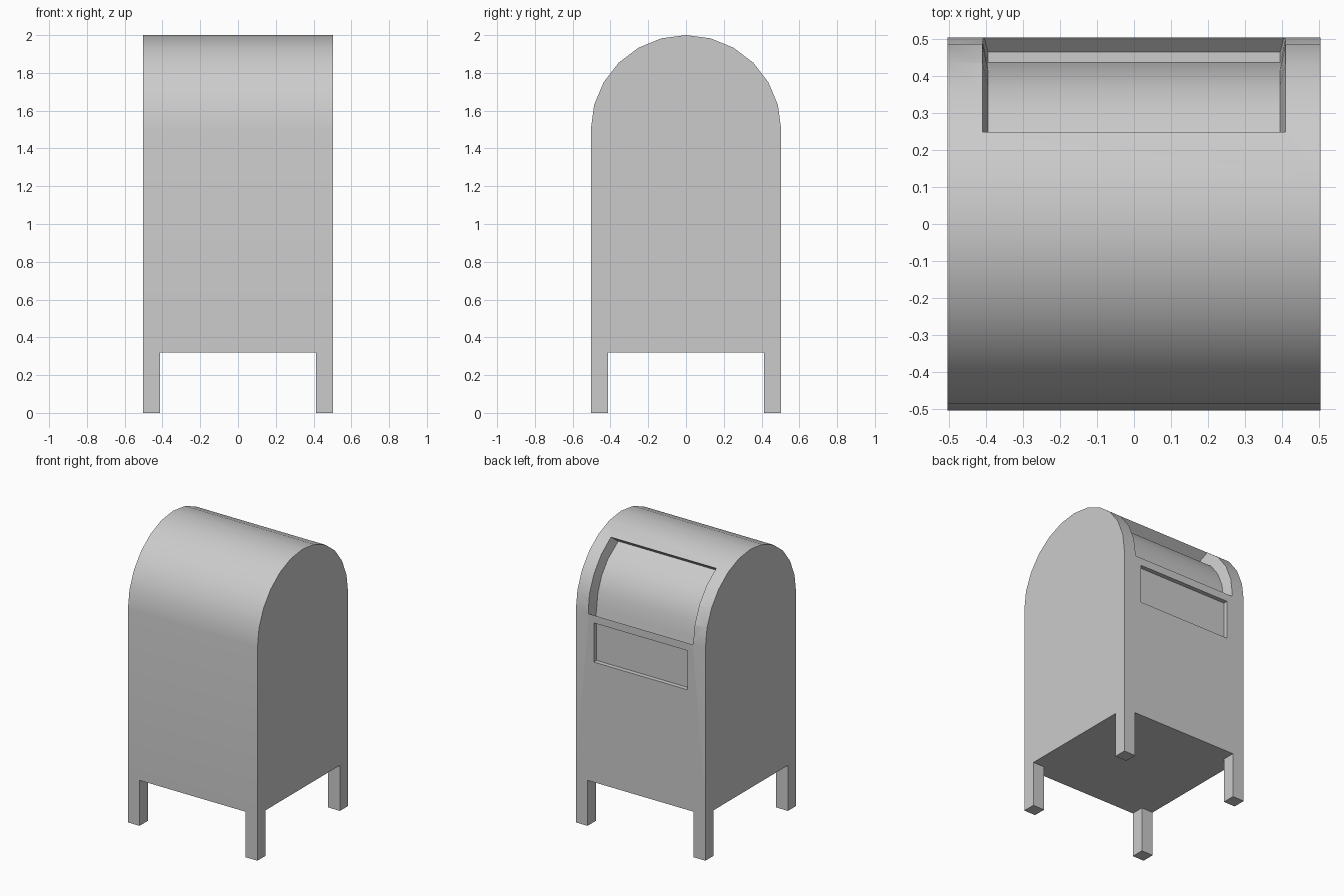
import bpy, bmesh, math

if "Cube" in bpy.data.objects:
    bpy.data.objects.remove(bpy.data.objects["Cube"])

W = 0.504          # half width and depth of the box
ARCH_Z = 1.5       # height where the arched top starts


def make_object(name, bm):
    bmesh.ops.recalc_face_normals(bm, faces=bm.faces)
    mesh = bpy.data.meshes.new(name)
    bm.to_mesh(mesh)
    bm.free()
    ob = bpy.data.objects.new(name, mesh)
    bpy.context.collection.objects.link(ob)
    return ob


def add_box(bm, lo, hi):
    verts = bmesh.ops.create_cube(bm, size=1)["verts"]
    for v in verts:
        for i in range(3):
            v.co[i] = (lo[i] + hi[i]) / 2 + v.co[i] * (hi[i] - lo[i])


def arc(r, degrees, rz=None):
    return [(r * math.cos(math.radians(a)),
             ARCH_Z + (rz or r) * math.sin(math.radians(a))) for a in degrees]


def cut(ob, cutter):
    cutter.hide_render = True
    mod = ob.modifiers.new("recess", 'BOOLEAN')
    mod.operation = 'DIFFERENCE'
    mod.solver = 'EXACT'
    mod.object = cutter
    bpy.context.view_layer.objects.active = ob
    bpy.ops.object.modifier_apply(modifier=mod.name)
    bpy.data.objects.remove(cutter)


# Arched box: side profile extruded across the width
bm = bmesh.new()
profile = [(-W, 0.32), (W, 0.32)] + arc(W, range(0, 181, 15), 0.5)
face = bm.faces.new([bm.verts.new((-W, y, z)) for y, z in profile])
new = bmesh.ops.extrude_face_region(bm, geom=[face])["geom"]
bmesh.ops.translate(bm, vec=(2 * W, 0, 0),
                    verts=[g for g in new if isinstance(g, bmesh.types.BMVert)])
body = make_object("mailbox_body", bm)

# Curved door recess: tapered strip between an inner and an outer arc
inner = [(0.465, 1.455), (0.437, 1.455), (0.43, 1.5)] + arc(0.43, (15, 30, 45, 64))
outer = [(0.58, 1.57), (0.58, 1.585), (0.575, 1.605)] + arc(0.58, (15, 30, 45, 57))
bm = bmesh.new()
rings = []
for (yi, zi), (yo, zo) in zip(inner, outer):
    rings.append([bm.verts.new(p) for p in ((-0.395, yi, zi), (0.395, yi, zi),
                                            (0.425, yo, zo), (-0.425, yo, zo))])
for a, b in zip(rings, rings[1:]):
    for i in range(4):
        j = (i + 1) % 4
        bm.faces.new((a[i], a[j], b[j], b[i]))
bm.faces.new(rings[0])
bm.faces.new(rings[-1][::-1])
cut(body, make_object("door_cutter", bm))

# Shallow rectangular label recess below the door
bm = bmesh.new()
add_box(bm, (-0.364, 0.473, 1.165), (0.364, 0.6, 1.44))
cut(body, make_object("label_cutter", bm))

bpy.ops.object.select_all(action='DESELECT')
body.select_set(True)
bpy.context.view_layer.objects.active = body
bpy.ops.object.shade_smooth_by_angle(angle=math.radians(25))

# Four corner legs
bm = bmesh.new()
for sx in (-1, 1):
    for sy in (-1, 1):
        xs = sorted((sx * 0.413, sx * W))
        ys = sorted((sy * 0.413, sy * W))
        add_box(bm, (xs[0], ys[0], 0), (xs[1], ys[1], 0.32))
make_object("corner_legs", bm)
